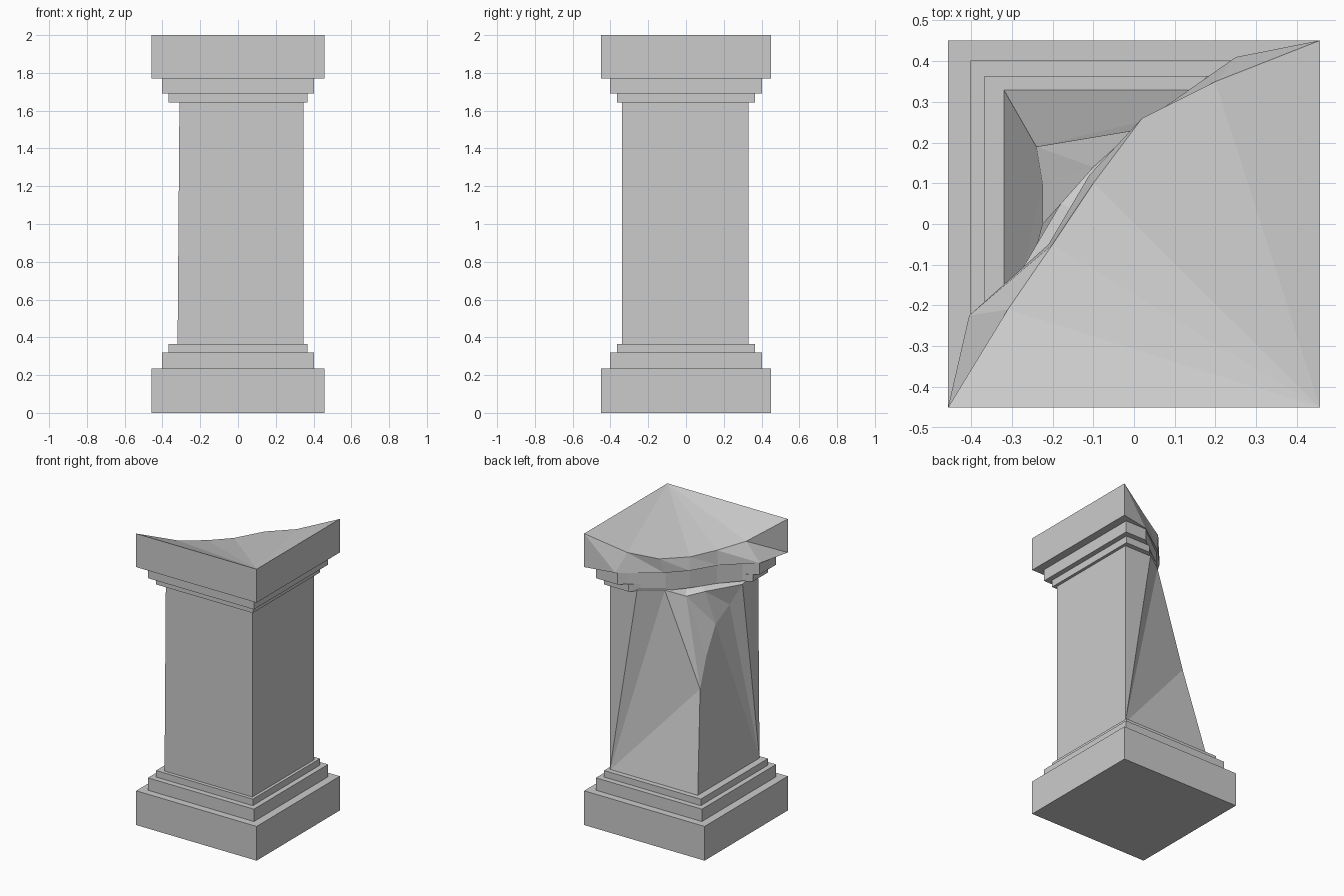
import bpy, bmesh

if "Cube" in bpy.data.objects:
    bpy.data.objects.remove(bpy.data.objects["Cube"])


def make(name, verts, faces):
    bm = bmesh.new()
    vs = [bm.verts.new(v) for v in verts]
    for f in faces:
        bm.faces.new([vs[i] for i in f])
    bmesh.ops.recalc_face_normals(bm, faces=bm.faces[:])
    me = bpy.data.meshes.new(name)
    bm.to_mesh(me)
    bm.free()
    ob = bpy.data.objects.new(name, me)
    bpy.context.collection.objects.link(ob)
    return ob


def prism(name, outline, z0, z1):
    n = len(outline)
    verts = [(x, y, z) for z in (z0, z1) for x, y in outline]
    faces = [(i, (i + 1) % n, n + (i + 1) % n, n + i) for i in range(n)]
    return make(name, verts, faces + [tuple(range(n)), tuple(range(n, 2 * n))])


def rect(hx, hy):
    return [(-hx, -hy), (hx, -hy), (hx, hy), (-hx, hy)]


# Stepped base
prism("base_plinth", rect(.457, .451), 0, .235)
prism("base_step_lower", rect(.402, .402), .235, .32)
prism("base_step_upper", rect(.367, .364), .32, .365)

# Capital steps, broken away on the back left corner
break_line = [(.13, .31), (0, .22), (-.1, .1), (-.2, -.05), (-.31, -.17)]
prism("capital_step_lower",
      rect(.367, .364)[:3] + [(.18, .364)] + break_line + [(-.367, -.2)], 1.642, 1.69)
prism("capital_step_upper",
      rect(.402, .402)[:3] + [(.24, .402), (.19, .36)] + break_line[1:] + [(-.402, -.225)],
      1.69, 1.77)

# Top slab: jagged ridge above, broken underside below, fan-shaped top
ridge = [(.457, .451, 2), (.2, .35, 1.9), (.02, .26, 1.87), (-.1, .1, 1.855),
         (-.2, -.05, 1.87), (-.31, -.21, 1.9), (-.457, -.451, 2)]
under = [(.457, .451), (.25, .41), (.0, .235), (-.11, .12),
         (-.21, -.05), (-.405, -.225), (-.457, -.451)]
n = len(ridge)
verts = ridge + [(x, y, 1.77) for x, y in under] + [(.457, -.451, 2), (.457, -.451, 1.77)]
B, Bu = 2 * n, 2 * n + 1
faces = [(0, n, Bu, B), (n - 1, B, Bu, 2 * n - 1), tuple(range(n, 2 * n)) + (Bu,)]
for i in range(n - 1):
    faces.append((i, i + 1, B))
    faces += [(i, n + i, n + i + 1), (i, n + i + 1, i + 1)]
make("capital_slab", verts, faces)

# Shaft with the chipped, faceted back left corner
pts = {
    "a": (-.32, -.34, .36), "b": (.347, -.34, .36), "c": (.347, .33, .36), "d": (-.32, .33, .36),
    "A": (-.31, -.34, 1.65), "B": (.347, -.34, 1.65), "C": (.347, .33, 1.65),
    "Q": (.14, .33, 1.65), "R": (0, .23, 1.65), "S": (-.1, .14, 1.6),
    "M": (-.18, .05, 1.62), "W": (-.31, -.17, 1.62),
    "p": (-.24, .19, 1.02), "r": (-.225, .1, 1.21), "s": (-.225, 0, 1.39), "t": (-.255, -.11, 1.49),
    "o": (.05, -.05, 1.76),
}
top = "ABCQRSMW"
shaft = ["abcd", "abBA", "bcCB", "cdp", "cpR", "cRQ", "cQC",
         "dap", "apr", "ars", "ast", "atW", "aWA",
         "pSR", "prS", "rsS", "sMS", "stM", "tWM"]
shaft += [top[i] + top[(i + 1) % 8] + "o" for i in range(8)]
keys = list(pts)
make("shaft", list(pts.values()), [[keys.index(k) for k in f] for f in shaft])
